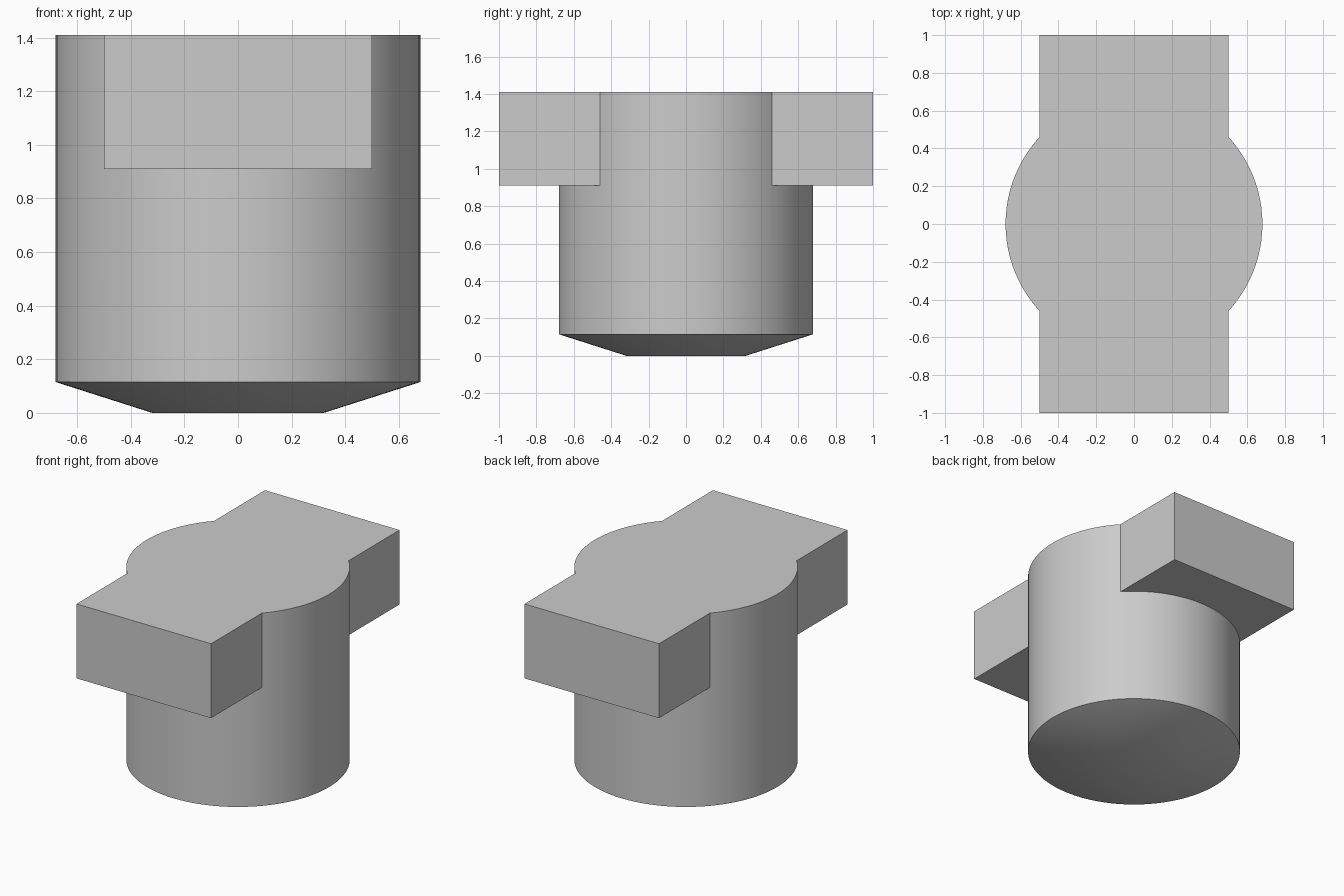
import bpy
import bmesh
import math
from mathutils import Matrix

default = bpy.data.objects.get("Cube")
if default:
    bpy.data.objects.remove(default, do_unlink=True)

HEIGHT = 1.41
RADIUS = 0.68
BAR_HEIGHT = 0.5

# Plain grey material
grey = bpy.data.materials.new("plain_grey")
grey.use_nodes = True
colour = (0.6, 0.6, 0.6, 1)
grey.diffuse_color = colour
grey.node_tree.nodes["Principled BSDF"].inputs["Base Color"].default_value = colour


def add_object(name, bm):
    bmesh.ops.recalc_face_normals(bm, faces=bm.faces)
    mesh = bpy.data.meshes.new(name)
    bm.to_mesh(mesh)
    bm.free()
    mesh.materials.append(grey)
    obj = bpy.data.objects.new(name, mesh)
    bpy.context.collection.objects.link(obj)
    return obj


# Round plug body with a shallow tapered foot, as stacked rings
SIDES = 96
bm = bmesh.new()
rings = []
for radius, z in [(0.32, 0), (RADIUS, 0.115), (RADIUS, HEIGHT)]:
    angles = [math.tau * i / SIDES for i in range(SIDES)]
    rings.append([bm.verts.new((radius * math.cos(a), radius * math.sin(a), z))
                  for a in angles])
for low, high in zip(rings, rings[1:]):
    for i in range(SIDES):
        j = (i + 1) % SIDES
        bm.faces.new((low[i], low[j], high[j], high[i]))
bm.faces.new(rings[0])
bm.faces.new(rings[-1])
body = add_object("plug_body", bm)

# Cross bar flush with the top
bm = bmesh.new()
bmesh.ops.create_cube(bm, size=1, matrix=Matrix.Translation((0, 0, HEIGHT - BAR_HEIGHT / 2))
                      @ Matrix.Diagonal((1, 2, BAR_HEIGHT, 1)))
bar = add_object("cross_bar", bm)

# Fuse the bar into the body
union = body.modifiers.new("join_bar", "BOOLEAN")
union.operation = "UNION"
union.solver = "EXACT"
union.object = bar
bpy.ops.object.select_all(action="DESELECT")
body.select_set(True)
bpy.context.view_layer.objects.active = body
bpy.ops.object.modifier_apply(modifier=union.name)
bpy.data.objects.remove(bar, do_unlink=True)

# Smooth round wall, crisp edges
bpy.ops.object.shade_smooth_by_angle(angle=math.radians(30))
